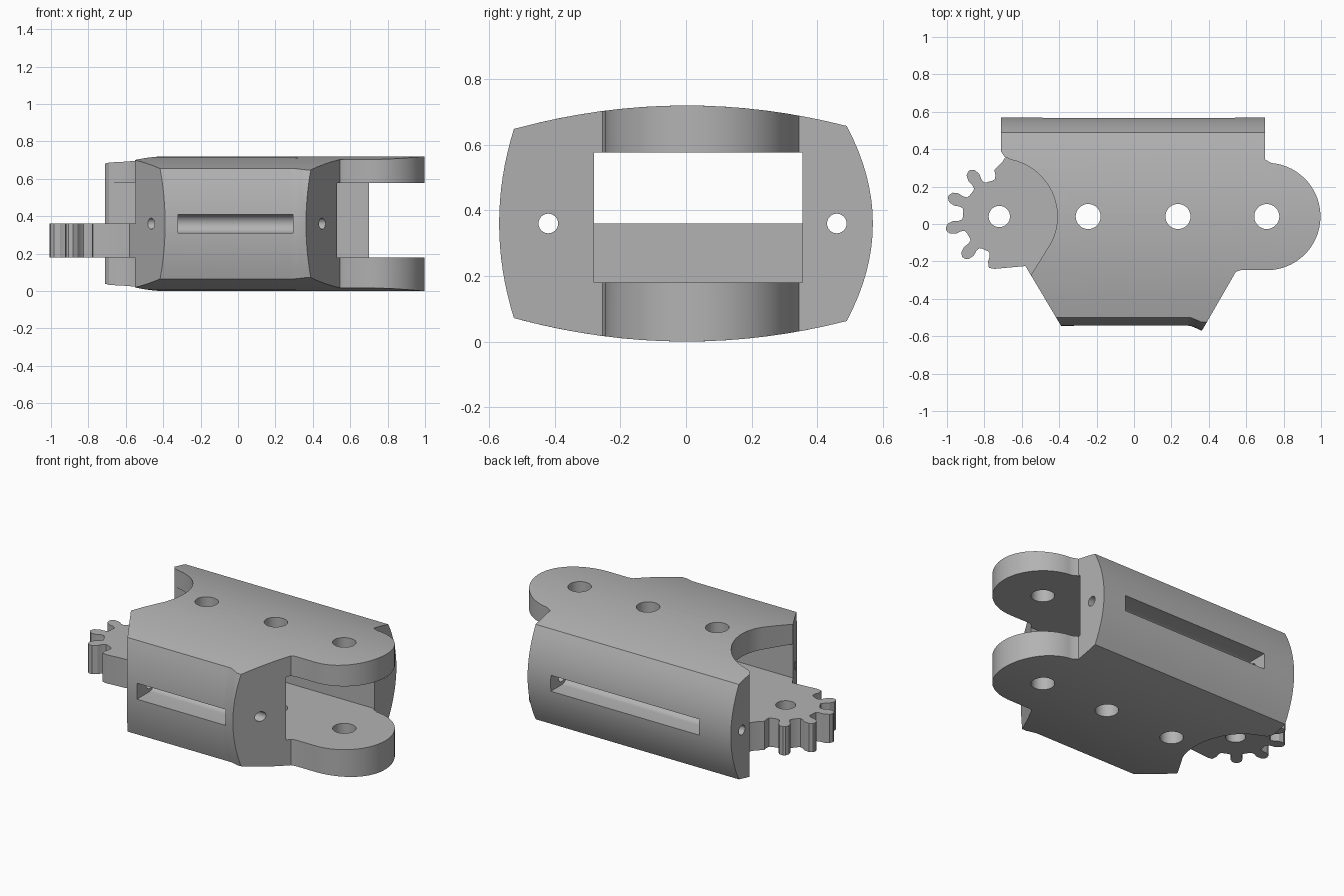
import bpy, bmesh
from math import sin, cos, radians
from mathutils import Vector

cube = bpy.data.objects.get("Cube")
if cube:
    bpy.data.objects.remove(cube, do_unlink=True)

grey = bpy.data.materials.new("plain_grey")
grey.use_nodes = True
grey.diffuse_color = (0.45, 0.45, 0.45, 1)
grey.node_tree.nodes["Principled BSDF"].inputs["Base Color"].default_value = (0.45, 0.45, 0.45, 1)

MID = 0.36        # mid height
PIVOT_Y = 0.04    # line of the pin holes
GEAR_X, FORK_X = -0.72, 0.71


def loft(name, rings):
    """Closed solid through rings of equal point count."""
    bm = bmesh.new()
    loops = [[bm.verts.new(p) for p in ring] for ring in rings]
    n = len(loops[0])
    for a, b in zip(loops, loops[1:]):
        for i in range(n):
            j = (i + 1) % n
            bm.faces.new((a[i], a[j], b[j], b[i]))
    bm.faces.new(loops[0])
    bm.faces.new(loops[-1])
    bmesh.ops.recalc_face_normals(bm, faces=bm.faces[:])
    me = bpy.data.meshes.new(name)
    bm.to_mesh(me)
    bm.free()
    me.materials.append(grey)
    ob = bpy.data.objects.new(name, me)
    bpy.context.collection.objects.link(ob)
    return ob


def prism(name, pts, z0, z1):
    return loft(name, [[(x, y, z) for x, y in pts] for z in (z0, z1)])


def box(name, x0, x1, y0, y1, z0, z1):
    return prism(name, [(x0, y0), (x1, y0), (x1, y1), (x0, y1)], z0, z1)


def arc(cx, cy, r, a0, a1, n):
    steps = [radians(a0 + (a1 - a0) * i / n) for i in range(n + 1)]
    return [(cx + r * cos(a), cy + r * sin(a)) for a in steps]


def pin_hole(x):
    return prism("pin_cutter", arc(x, PIVOT_Y, 0.067, 0, 350, 35), -0.1, 0.9)


def rod(x0, x1, y, r):
    ring = arc(y, MID, r, 0, 345, 23)
    return loft("rod_cutter", [[(x, a, b) for a, b in ring] for x in (x0, x1)])


def combine(ob, cutter, operation="DIFFERENCE"):
    cutter.hide_render = True
    mod = ob.modifiers.new("cut", "BOOLEAN")
    mod.operation = operation
    mod.solver = "EXACT"
    mod.object = cutter
    bpy.context.view_layer.objects.active = ob
    bpy.ops.object.modifier_apply(modifier=mod.name)
    bpy.data.objects.remove(cutter, do_unlink=True)


def finish(ob):
    bpy.ops.object.select_all(action="DESELECT")
    ob.select_set(True)
    bpy.context.view_layer.objects.active = ob
    bpy.ops.object.shade_smooth_by_angle(angle=radians(25))


def section(x, front):
    """Barrel cross-section with bulging top, bottom, front and back."""
    n = 16
    t = [-1 + 2 * i / n for i in range(n)]
    half = lambda y: MID - 0.26 * y * y
    yf, yb = front + 0.045, 0.49
    hf, hb = half(yf), half(yb)
    ys = [yf + (yb - yf) * (u + 1) / 2 for u in t]
    pts = [(y, MID - half(y)) for y in ys]
    pts += [(0.57 - 0.08 * u * u, MID + hb * u) for u in t]
    pts += [(y, MID + half(y)) for y in [yb + yf - v for v in ys]]
    pts += [(front + 0.045 * u * u, MID - hf * u) for u in t]
    return [(x, y, z) for y, z in pts]


# Body: barrel section with a flared lip, trimmed to the plan outline
body = loft("body", [section(x, f) for x, f in
                     [(-1.1, -0.545), (0.28, -0.545), (0.305, -0.546),
                      (0.335, -0.558), (0.36, -0.57), (1.1, -0.57)]])
plan = [(-0.71, 0.6), (0.70, 0.6), (0.70, 0.345)]
plan += arc(FORK_X, PIVOT_Y, 0.287, 85, -90, 40)
plan += [(0.57, -0.247), (0.545, -0.255), (0.346, -0.6),
         (-0.357, -0.6), (-0.58, -0.225), (-0.71, -0.225)]
combine(body, prism("plan_cutter", plan, -0.2, 1), "INTERSECT")

# Through cavity, forming the fork at the left end
combine(body, box("cavity_cutter", -1.2, 1.2, -0.28, 0.355, 0.18, 0.577))

# Round clearance above and below the gear
clear = [(-0.9, 0.385), (-0.71, 0.385), (-0.69, 0.358)]
clear += arc(GEAR_X, PIVOT_Y, 0.31, 78, -27, 30)
clear += [(-0.565, -0.295), (-0.9, -0.295)]
combine(body, prism("clearance_cutter", clear, -0.2, 1))

# Pin holes, cord channels and long slots
for x in (-0.245, 0.235, FORK_X):
    combine(body, pin_hole(x))
for y, outer, x0, x1 in ((-0.42, -0.7, -0.32, 0.295), (0.46, 0.7, -0.49, 0.54)):
    combine(body, rod(-1.2, 1.2, y, 0.03))
    combine(body, rod(x0, x1, y, 0.05))
    combine(body, box("slot_cutter", x0, x1, min(y, outer), max(y, outer), 0.31, 0.41))
finish(body)

# Gear tongue: half-height slab ending in leaf-shaped teeth
tooth = [(-13, 0.195), (-9, 0.2), (-7.5, 0.22), (-8, 0.25), (-5.5, 0.28), (-1.5, 0.293),
         (1.5, 0.293), (5.5, 0.28), (8, 0.25), (7.5, 0.22), (9, 0.2), (13, 0.195)]


def polar(a, r):
    return (GEAR_X + r * cos(radians(a)), PIVOT_Y + r * sin(radians(a)))


outline = [(-0.1, 0.355), (-0.69, 0.355), (-0.705, 0.33)]
outline += [polar(88 + a, r) for a, r in tooth[8:]]
for k in range(1, 5):
    outline += [polar(88 + 35.2 * k + a, r) for a, r in tooth]
outline += [polar(264 + a, r) for a, r in tooth[:5]]
outline += [(-0.745, -0.24), (-0.58, -0.225), (-0.548, -0.28), (-0.1, -0.28)]
tongue = prism("gear_tongue", outline, 0.18, MID)
for x in (GEAR_X, -0.245):
    combine(tongue, pin_hole(x) if x > -0.5 else
            prism("pin_cutter", arc(x, PIVOT_Y, 0.057, 0, 350, 35), -0.1, 0.9))
finish(tongue)
